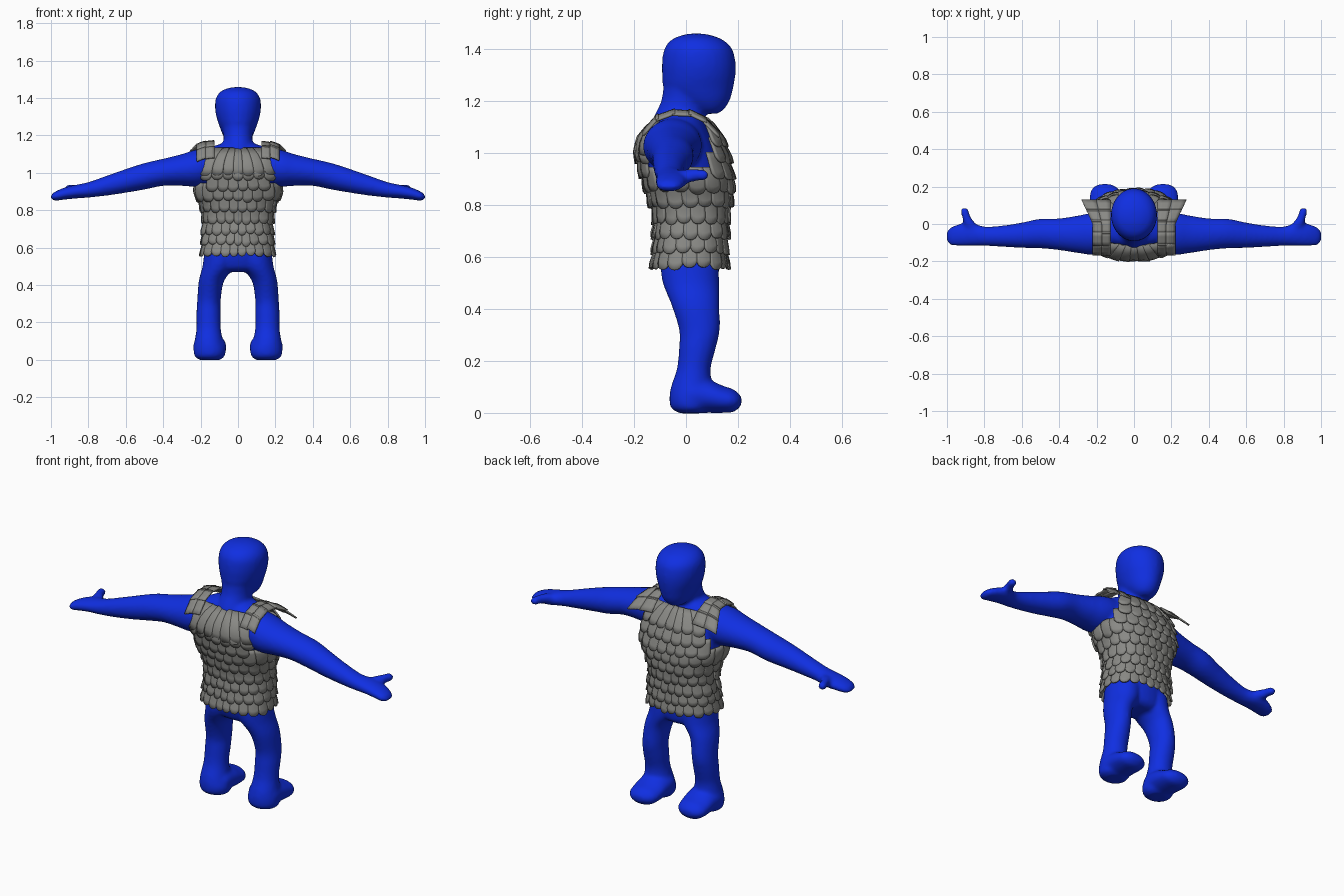
import bpy, bmesh, math, random
from mathutils import Vector

if "Cube" in bpy.data.objects:
    bpy.data.objects.remove(bpy.data.objects["Cube"])

random.seed(4)


def material(name, rgb):
    m = bpy.data.materials.new(name)
    m.diffuse_color = (*rgb, 1)
    m.use_nodes = True
    m.node_tree.nodes["Principled BSDF"].inputs["Base Color"].default_value = m.diffuse_color
    return m


BLUE = material("blue_skin", (0.005, 0.028, 0.76))
GREY = material("grey_metal", (0.25, 0.25, 0.235))


def make_object(name, bm, mat):
    me = bpy.data.meshes.new(name)
    bm.to_mesh(me)
    bm.free()
    me.materials.append(mat)
    ob = bpy.data.objects.new(name, me)
    bpy.context.collection.objects.link(ob)
    return ob


def spline(keys, t):
    """Catmull-Rom through rows of numbers, t counted in rows."""
    i = min(int(t), len(keys) - 2)
    f = t - i
    k = [keys[max(0, min(len(keys) - 1, j))] for j in range(i - 1, i + 3)]
    return [0.5 * (2 * b + (c - a) * f + (2 * a - 5 * b + 4 * c - d) * f * f
                   + (3 * b - a - 3 * c + d) * f ** 3) for a, b, c, d in zip(*k)]


def tube(bm, axis, keys, side=1, n=28, steps=5):
    """Loft of ellipses; each key is (position on axis, lo1, hi1, lo2, hi2)."""
    rings = []
    for j in range((len(keys) - 1) * steps + 1):
        p, a0, a1, b0, b1 = spline(keys, j / steps)
        ring = []
        for i in range(n):
            w = 2 * math.pi * i / n
            a = (a0 + a1) / 2 + (a1 - a0) / 2 * math.cos(w)
            b = (b0 + b1) / 2 + (b1 - b0) / 2 * math.sin(w)
            x, y, z = {"x": (p, a, b), "y": (a, p, b), "z": (a, b, p)}[axis]
            ring.append(bm.verts.new((x * side, y, z)))
        rings.append(ring)
    faces = [bm.faces.new(rings[0]), bm.faces.new(rings[-1])]
    for r, s in zip(rings, rings[1:]):
        faces += [bm.faces.new((r[i], r[(i + 1) % n], s[(i + 1) % n], s[i])) for i in range(n)]
    bmesh.ops.recalc_face_normals(bm, faces=faces)


# Body: lofted parts fused into one smooth skin
bm = bmesh.new()
# torso
tube(bm, "z", [(.47, -.13, .13, -.04, .09), (.50, -.17, .17, -.08, .12),
               (.60, -.175, .175, -.105, .13), (.75, -.16, .16, -.10, .135),
               (.90, -.20, .20, -.135, .145), (1.0, -.21, .21, -.15, .125),
               (1.08, -.20, .20, -.14, .09), (1.13, -.16, .16, -.115, .065),
               (1.155, -.09, .09, -.10, .05)])
# neck
tube(bm, "z", [(1.02, -.11, .11, -.14, .07), (1.12, -.085, .085, -.13, .07),
               (1.2, -.077, .077, -.095, .08), (1.28, -.09, .09, -.085, .09)])
# head
tube(bm, "z", [(1.15, -.03, .03, .06, .12), (1.165, -.055, .055, .02, .145),
               (1.20, -.08, .08, -.04, .168), (1.25, -.1, .1, -.085, .182),
               (1.30, -.116, .116, -.092, .19), (1.35, -.123, .123, -.092, .19),
               (1.40, -.118, .118, -.083, .177), (1.435, -.092, .092, -.055, .14),
               (1.453, -.05, .05, -.01, .09), (1.458, -.015, .015, .02, .06)])
for s in (1, -1):
    # leg
    tube(bm, "z", [(.58, .01, .18, -.10, .125), (.50, .02, .19, -.09, .128),
                   (.42, .075, .21, -.058, .128), (.32, .092, .218, -.027, .13),
                   (.25, .092, .222, -.027, .115), (.17, .092, .222, -.035, .095),
                   (.10, .08, .232, -.058, .10), (.05, .065, .238, -.064, .10),
                   (.015, .075, .23, -.055, .09), (-.002, .1, .2, -.02, .06)], s)
    # foot
    tube(bm, "y", [(-.05, .11, .19, .02, .08), (0, .068, .236, .0, .14),
                   (.08, .062, .238, .0, .13), (.14, .065, .238, .0, .105),
                   (.18, .075, .23, .002, .092), (.205, .105, .205, .02, .072),
                   (.214, .135, .175, .035, .06)], s)
    # arm and hand
    tube(bm, "x", [(.13, -.15, .06, .94, 1.135), (.22, -.165, .06, .925, 1.125),
                   (.3, -.155, .045, .93, 1.1), (.4, -.14, .03, .93, 1.075),
                   (.5, -.13, .028, .91, 1.052), (.6, -.128, .008, .893, 1.02),
                   (.7, -.122, -.008, .878, .985), (.8, -.117, -.013, .867, .95),
                   (.87, -.117, .008, .862, .935), (.93, -.118, .002, .856, .92),
                   (.98, -.113, -.018, .85, .898), (1.0, -.09, -.04, .86, .88)], s)
    # thumb
    tube(bm, "y", [(-.06, .8, .9, .88, .925), (0, .845, .91, .885, .937),
                   (.04, .875, .92, .89, .938), (.07, .882, .928, .893, .935),
                   (.088, .895, .918, .905, .925)], s)
body = make_object("body", bm, BLUE)
rm = body.modifiers.new("fuse", "REMESH")
rm.mode = "VOXEL"
rm.voxel_size = 0.01
rm.use_smooth_shade = True
sm = body.modifiers.new("soften", "SMOOTH")
sm.factor = 0.5
sm.iterations = 7

# Vest outline: height, half width, back, front
VEST = [(.55, .188, -.125, .15), (.65, .183, -.115, .15), (.75, .175, -.115, .155),
        (.82, .19, -.135, .168), (.90, .232, -.16, .173), (1.0, .24, -.188, .155),
        (1.06, .228, -.182, .135), (1.12, .21, -.14, .10), (1.165, .18, -.07, .05)]


def vest_point(ang, z, off):
    z = max(.53, z)
    i = next((i for i in range(len(VEST) - 2) if VEST[i + 1][0] >= z), len(VEST) - 2)
    f = (z - VEST[i][0]) / (VEST[i + 1][0] - VEST[i][0])
    _, rx, y0, y1 = [a + (b - a) * f for a, b in zip(VEST[i], VEST[i + 1])]
    c, s, ry = math.cos(ang), math.sin(ang), (y1 - y0) / 2
    r = ((abs(c) / rx) ** 2.5 + (abs(s) / ry) ** 2.5) ** -0.4 + off
    return Vector((r * c, (y0 + y1) / 2 + r * s, z))


def plate(bm, func, nu=6, nv=4):
    """Grid patch from func(u, v), u in -1..1, v in 0..1 downwards."""
    g = [[bm.verts.new(func(2 * i / nu - 1, j / nv)) for i in range(nu + 1)]
         for j in range(nv + 1)]
    for j in range(nv):
        for i in range(nu):
            bm.faces.new((g[j][i], g[j + 1][i], g[j + 1][i + 1], g[j][i + 1]))


def scale(bm, ang, half, top, bottom):
    flare = random.uniform(.014, .021)
    drop = random.uniform(-.006, .006)
    tilt = random.uniform(-.003, .003)

    def f(u, v):
        z = top - v * (top - bottom + drop - .022 * abs(u) ** 3)
        return vest_point(ang + u * half, z, .002 + flare * v + tilt * u - .003 * u * u)
    plate(bm, f)


# Overlapping scale rows, leaving arm holes open
N = 22
HALF = math.pi / N * 1.04
bm = bmesh.new()
rows = [(.555 + .058 * k, .1) for k in range(8)]
for k, (low, length) in enumerate(rows):
    for i in range(N):
        ang = 2 * math.pi * (i + .5 * (k % 2)) / N
        p = vest_point(ang, low + .05, 0)
        if low > .86 and abs(p.x) > .17 and -.13 < p.y < .08:
            continue
        scale(bm, ang, HALF, low + length, low)
# long top panels on back and chest
for i in range(N):
    ang = 2 * math.pi * (i + .5) / N
    back = math.sin(ang) < 0
    low = .985 if back else 1.025
    p = vest_point(ang, 1.06, 0)
    if abs(p.x) > .17 and -.125 < p.y < .075:
        continue
    scale(bm, ang, HALF, 1.135, low)
scales = make_object("vest_scales", bm, GREY)

# Shoulder straps of overlapping plates
PATH = [(-.165, 1.085), (-.115, 1.142), (-.05, 1.166), (.015, 1.163), (.075, 1.135), (.125, 1.085)]
bm = bmesh.new()
for s in (1, -1):
    for lane in (0, 1):
        for a, b in zip(PATH, PATH[1:]):
            lift = random.uniform(0, .006)

            def f(u, v, a=a, b=b, lift=lift):
                t = -.06 + 1.16 * v
                y, z = a[0] + (b[0] - a[0]) * t, a[1] + (b[1] - a[1]) * t
                w = lane * .5 + (u + 1) * .26
                x = .127 + .092 * w + .045 * w * max(0, y) / .1
                return (s * x, y, z + lift - .022 * w * w + .004 * lane)
            plate(bm, f, 3, 3)
bmesh.ops.recalc_face_normals(bm, faces=bm.faces)
for fc in bm.faces:
    if fc.normal.z < 0:
        fc.normal_flip()
straps = make_object("shoulder_straps", bm, GREY)

for ob in (scales, straps):
    so = ob.modifiers.new("thickness", "SOLIDIFY")
    so.thickness = 0.009
    so.offset = -1

# Lining closing the gaps under the scales
bm = bmesh.new()
plate(bm, lambda u, v: vest_point(u * math.pi, .88 - .3 * v, -.006), 44, 8)
make_object("vest_lining", bm, GREY)

for ob in (scales, straps):
    bpy.ops.object.select_all(action="DESELECT")
    ob.select_set(True)
    bpy.context.view_layer.objects.active = ob
    bpy.ops.object.shade_smooth_by_angle(angle=math.radians(35))
